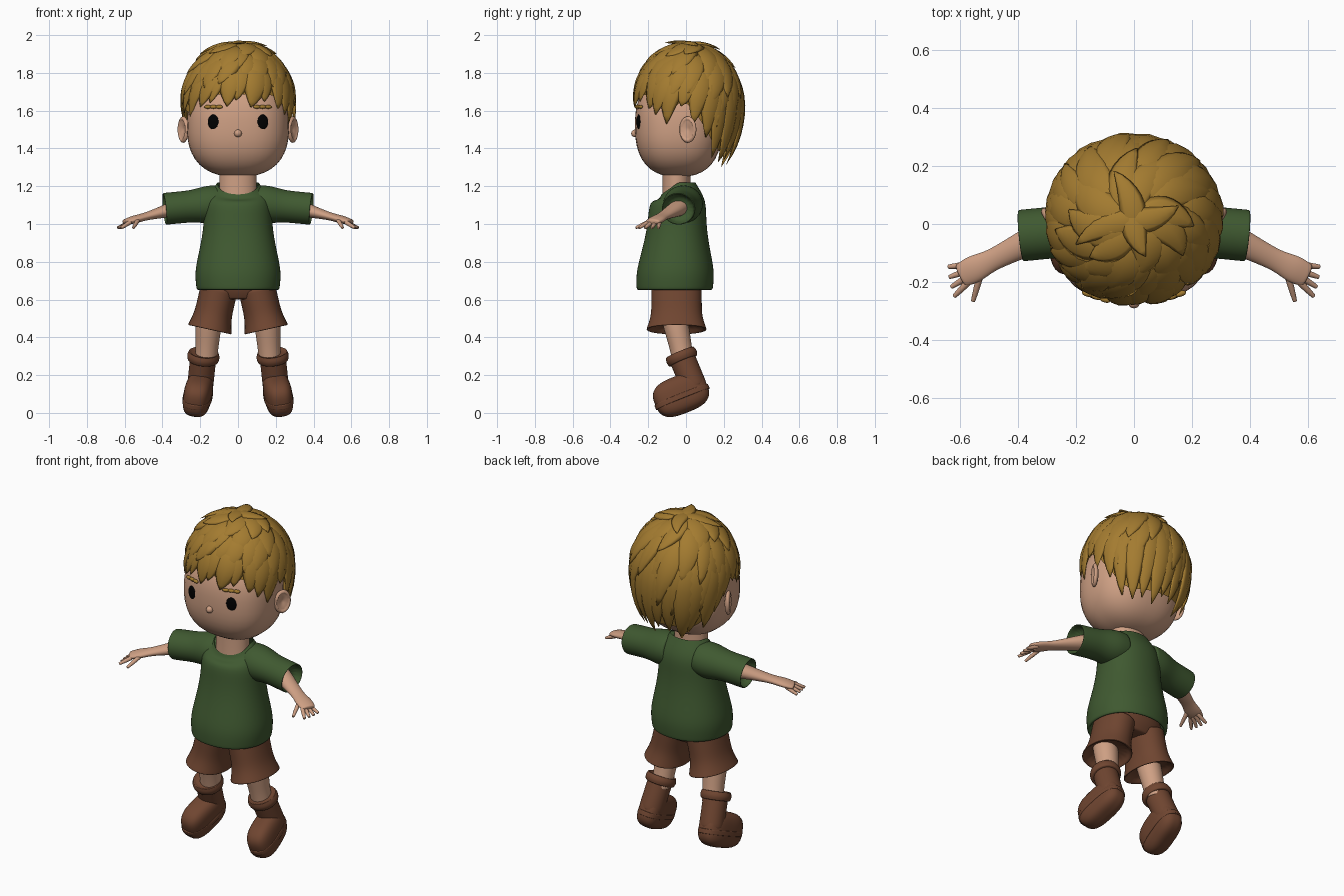
import bpy, bmesh, math, random
from math import sin, cos, pi, acos, exp
from mathutils import Vector, Matrix

random.seed(4)
if "Cube" in bpy.data.objects:
    bpy.data.objects.remove(bpy.data.objects["Cube"])


def material(name, red, green, blue):
    mat = bpy.data.materials.new(name)
    mat.use_nodes = True
    color = (red, green, blue, 1)
    mat.diffuse_color = color
    mat.node_tree.nodes["Principled BSDF"].inputs["Base Color"].default_value = color
    return mat


SKIN = material("skin", 0.62, 0.35, 0.23)
HAIR = material("golden hair", 0.37, 0.2, 0.03)
GREEN = material("green cloth", 0.05, 0.1, 0.03)
BROWN = material("brown cloth and leather", 0.16, 0.06, 0.03)
BLACK = material("black", 0, 0, 0)
UP, FRONT = Vector((0, 0, 1)), Vector((0, -1, 0))


def finish(name, bm, mat, mirror=False, subdivide=False, matrix=None):
    """Turn a bmesh into a smooth object, mirrored across x if asked."""
    if matrix:
        bm.transform(matrix)
    bmesh.ops.recalc_face_normals(bm, faces=bm.faces)
    mesh = bpy.data.meshes.new(name)
    bm.to_mesh(mesh)
    bm.free()
    mesh.materials.append(mat)
    mesh.shade_smooth()
    obj = bpy.data.objects.new(name, mesh)
    bpy.context.collection.objects.link(obj)
    if mirror:
        obj.modifiers.new("mirror", "MIRROR").use_mirror_merge = False
    if subdivide:
        smooth = obj.modifiers.new("smooth", "SUBSURF")
        smooth.levels = smooth.render_levels = 2
    return obj


def ring(centre, side, out, width, depth, count, power=2.0):
    """Superellipse ring of points around a centre."""
    points = []
    for i in range(count):
        x, y = cos(2 * pi * i / count), sin(2 * pi * i / count)
        k = (abs(x) ** power + abs(y) ** power) ** (-1 / power)
        points.append(centre + side * (width * x * k) + out * (depth * y * k))
    return points


def bridge(bm, rings, open_start=False, open_end=False):
    """Join successive rings with faces."""
    loops = [[bm.verts.new(p) for p in points] for points in rings]
    count = len(loops[0])
    for low, high in zip(loops, loops[1:]):
        for i in range(count):
            j = (i + 1) % count
            bm.faces.new((low[i], low[j], high[j], high[i]))
    if not open_start:
        bm.faces.new(loops[0][::-1])
    if not open_end:
        bm.faces.new(loops[-1])


def limb(name, mat, start, end, radii, flat=(1, 1), axis=None, hem=False, mirror=True,
         count=20, power=2.0, open_start=False, matrix=None):
    """Tube with evenly spaced radii; flat is depth over width at each end."""
    start, end = Vector(start), Vector(end)
    axis = Vector(axis or end - start).normalized()
    side = axis.cross(FRONT if abs(axis.z) > 0.7 else UP).normalized()
    out = side.cross(axis)
    last = len(radii) - 1

    def section(t, scale=1.0):
        i = min(int(t * last), last - 1)
        r = scale * (radii[i] + (radii[i + 1] - radii[i]) * (t * last - i))
        depth = r * (flat[0] + (flat[1] - flat[0]) * t)
        return ring(start.lerp(end, t), side, out, r, depth, count, power)

    # Tight rings keep the ends crisp; a hem folds back inside
    stations = sorted([i / last for i in range(last + 1)] + [0.04, 0.96])
    rings = [section(t) for t in stations]
    if hem:
        rings += [section(1, 0.9), section(0.8, 0.8)]
    bm = bmesh.new()
    bridge(bm, rings, open_start)
    return finish(name, bm, mat, mirror, True, matrix)


def blob(name, mat, place, size, turn=0, mirror=True, power=2.0, dent=False, matrix=None):
    """Superellipsoid, hollowed on its outer side if dented."""
    bm = bmesh.new()
    bmesh.ops.create_uvsphere(bm, u_segments=40, v_segments=24, radius=1)
    for v in bm.verts:
        v.co *= sum(abs(c) ** power for c in v.co) ** (-1 / power)
        rim = math.hypot(v.co.y, v.co.z)
        if dent and v.co.x > 0 and rim < 0.75:
            v.co.x *= rim - 0.3
    bm.transform(Matrix.LocRotScale(Vector(place), Matrix.Rotation(turn, 3, "Z"), Vector(size)))
    return finish(name, bm, mat, mirror, matrix=matrix)


# Head, neck and face
blob("head", SKIN, (0, -0.04, 1.52), (0.27, 0.23, 0.27), mirror=False, power=2.5)
limb("neck", SKIN, (0, -0.05, 1.05), (0, -0.05, 1.3), [0.11, 0.1, 0.1], (0.75, 0.75), mirror=False)
blob("nose", SKIN, (0, -0.27, 1.48), (0.02, 0.02, 0.02), mirror=False)
blob("eye", BLACK, (0.13, -0.25, 1.54), (0.03, 0.01, 0.04), 0.25)
for i in range(3):
    blob(f"eyebrow_{i + 1}", HAIR, (0.1 + 0.03 * i, 0.01 * i - 0.26, 1.62), (0.02, 0.01, 0.01), 0.3)
blob("ear", SKIN, (0.29, 0.01, 1.5), (0.02, 0.05, 0.07), -0.5, dent=True)

# Shirt with an open collar that dips at the front
shirt = limb("shirt", GREEN, (0, -0.04, 1.22), (0, -0.06, 0.65),
             [0.11, 0.18, 0.18, 0.19, 0.21, 0.23, 0.22], (0.82, 0.92), axis=-UP,
             hem=True, mirror=False, count=28, power=2.2, open_start=True)
for v in shirt.data.vertices:
    if v.co.z > 1.18 and v.co.y < -0.04:
        v.co.z += 0.7 * (v.co.y + 0.04)
limb("sleeve", GREEN, (0.08, -0.01, 1.11), (0.39, -0.04, 1.08), [0.1, 0.11, 0.09, 0.09, 0.09],
     (0.95, 0.95), hem=True)

# Arms and hands, with the fingers fanned from the knuckles
limb("arm", SKIN, (0.3, -0.03, 1.09), (0.6, -0.18, 1.01),
     [0.05, 0.05, 0.045, 0.04, 0.037, 0.05, 0.04], (0.9, 0.35))
fan = [(f"finger_{i + 1}", Vector((0.57, -0.14 - 0.02 * i, 1.01)), 0.1 + 0.23 * i, 0.07)
       for i in range(4)]
fan.append(("thumb", Vector((0.53, -0.18, 1.02)), 1.3, 0.09))
for name, root, angle, length in fan:
    reach = Vector((cos(angle), -sin(angle), -0.45)) * length
    limb(name, SKIN, root, root + reach, [0.013, 0.012, 0.008], count=8)

# Shorts
limb("shorts_waist", BROWN, (0, -0.05, 0.72), (0, -0.05, 0.6), [0.2, 0.21, 0.16],
     (0.65, 0.65), mirror=False, power=2.2)
limb("shorts_leg", BROWN, (0.1, -0.05, 0.66), (0.15, -0.05, 0.44), [0.1, 0.1, 0.1, 0.12],
     (1.35, 1.35), axis=(0.22, 0, -1), hem=True, power=2.2)

# Legs
limb("leg", SKIN, (0.15, -0.07, 0.54), (0.17, -0.01, 0.26), [0.07, 0.07, 0.06, 0.06], axis=-UP)

# Boots, built upright and then tipped onto the toes
tip = Matrix.Translation((0.215, -0.015, 0.07))
for angle, axis in ((0.08, "Z"), (-0.14, "Y"), (0.38, "X")):
    tip = tip @ Matrix.Rotation(angle, 4, axis)
limb("boot_sole", BROWN, (0, 0, 0), (0, 0, 0.03), [0.077, 0.077], (2, 2), power=2.8, matrix=tip)
blob("boot_foot", BROWN, (0, 0, 0.03), (0.073, 0.147, 0.1), power=3.0, matrix=tip)
limb("boot_shaft", BROWN, (0, 0.08, 0.03), (0, 0.08, 0.22), [0.07, 0.07], matrix=tip)
limb("boot_cuff", BROWN, (0, 0.08, 0.19), (0, 0.08, 0.24), [0.08, 0.09, 0.08], hem=True, matrix=tip)

# Hair: a cap over the skull with leaf-shaped locks laid on it
CENTRE = Vector((0, 0.01, 1.62))
TOP, BOTTOM = 0.325, 0.42


def hair_point(a, drop):
    """Point at angle a from the front and angle drop from the crown."""
    height = (TOP if cos(drop) > 0 else BOTTOM) * cos(drop)
    return CENTRE + Vector((0.29 * sin(drop) * sin(a), -0.28 * sin(drop) * cos(a), height))


def hair_end(a, raised=0.0):
    """Angle from the crown where the hair ends: short in front, long behind."""
    f = abs((a + pi) % (2 * pi) - pi)
    t = min(1, max(0, (f - 1.3) / 1.1))
    sideburn = 0.1 * exp(-((f - 1.15) * 4) ** 2)
    z = raised + 0.015 - 0.3 * t * t * (3 - 2 * t) - sideburn
    return acos(z / (TOP if z > 0 else BOTTOM))


bm = bmesh.new()
turns = [2 * pi * i / 40 for i in range(40)]
bridge(bm, [[hair_point(a, k / 12 * hair_end(a, 0.05)) for a in turns] for k in range(1, 13)],
       open_end=True)
finish("hair_cap", bm, HAIR)


def lock(bm, a, start, end, width, sweep, lift):
    """Leaf-shaped lock following the cap, with its tip lifted off."""
    def at(t):
        return hair_point(a + sweep * (t - 1), start + (end - start) * t)

    rings, steps = [], 10
    for k in range(steps + 1):
        t = k / steps
        along = (at(t + 0.01) - at(t - 0.01)).normalized()
        side = (at(t) - CENTRE).cross(along).normalized()
        out = along.cross(side)
        w = width * max(0.02, sin(pi * (0.12 + 0.88 * t))) ** 0.8
        rings.append(ring(at(t) + out * (0.004 + lift * t * t), side, out, w, 0.3 * w, 8, 1.6))
    bridge(bm, rings)


# Each higher layer has fewer, shorter and more swept locks
vary = random.uniform
for k, name in enumerate(("lower", "middle", "upper", "crown")):
    bm = bmesh.new()
    count = 26 - 6 * k
    for i in range(count):
        a = 2 * pi * (i + vary(-0.25, 0.25)) / count
        reach = hair_end(a) * (1 - 0.19 * k) * vary(0.95, 1.04)
        lock(bm, a, 0.75 - 0.23 * k, reach, 0.063 * vary(0.85, 1.15),
             -(0.25 + 0.17 * k) * vary(0.3, 1.2), (0.008 + 0.005 * k) * vary(0.4, 1.4))
    finish(f"hair_{name}_locks", bm, HAIR)

# Loose tufts on the crown
bm = bmesh.new()
for i in range(4):
    lock(bm, 0.3 + 1.6 * i, -0.25, 0.4 + 0.1 * i, 0.045, 0.5, 0.04)
finish("hair_tufts", bm, HAIR)
